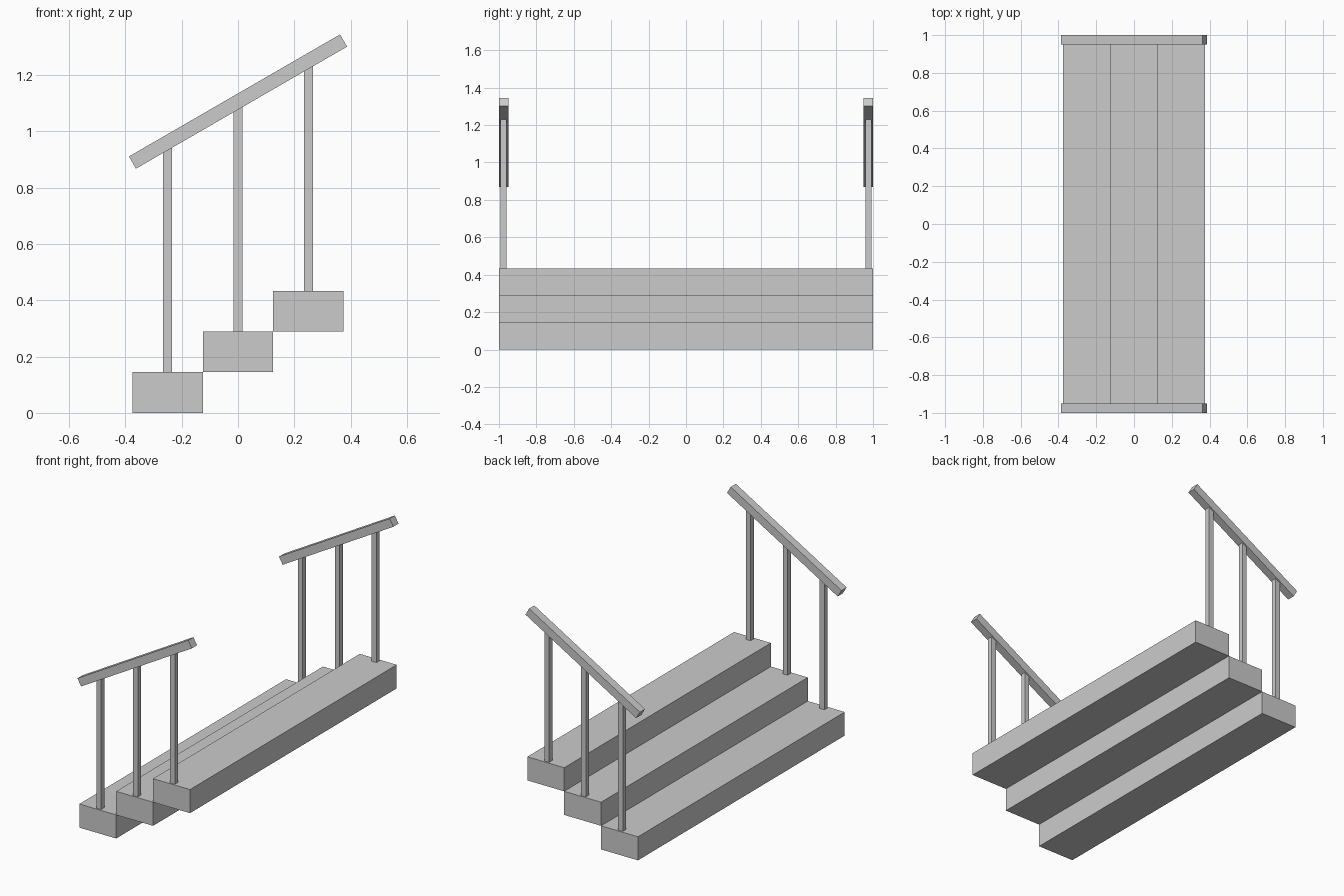
import bpy
from math import atan2, hypot

if "Cube" in bpy.data.objects:
    bpy.data.objects.remove(bpy.data.objects["Cube"])

RUN, RISE = 0.25, 0.1445
POST_HEIGHT, POST_WIDTH = 0.80, 0.032
RAIL_Y, RAIL_WIDTH = 0.975, 0.05


def box(name, size, loc, pitch=0.0):
    bpy.ops.mesh.primitive_cube_add(size=1, location=loc, rotation=(0, pitch, 0))
    ob = bpy.context.object
    ob.name = name
    ob.scale = size
    bpy.ops.object.transform_apply(location=False, rotation=False, scale=True)
    return ob


# Three solid steps rising toward +x
for i in range(3):
    x = (i - 1) * RUN
    box(f"step_{i + 1}", (RUN, 2.0, RISE), (x, 0, (i + 0.5) * RISE))

# Posts and sloping handrail on each side
for side, s in (("front", -1), ("back", 1)):
    for i in range(3):
        box(f"{side}_post_{i + 1}", (POST_WIDTH, POST_WIDTH, POST_HEIGHT),
            ((i - 1) * RUN, s * RAIL_Y, (i + 1) * RISE + POST_HEIGHT / 2))
    box(f"{side}_handrail", (3 * hypot(RUN, RISE), RAIL_WIDTH, RAIL_WIDTH),
        (0, s * RAIL_Y, 1.106), -atan2(RISE, RUN))
